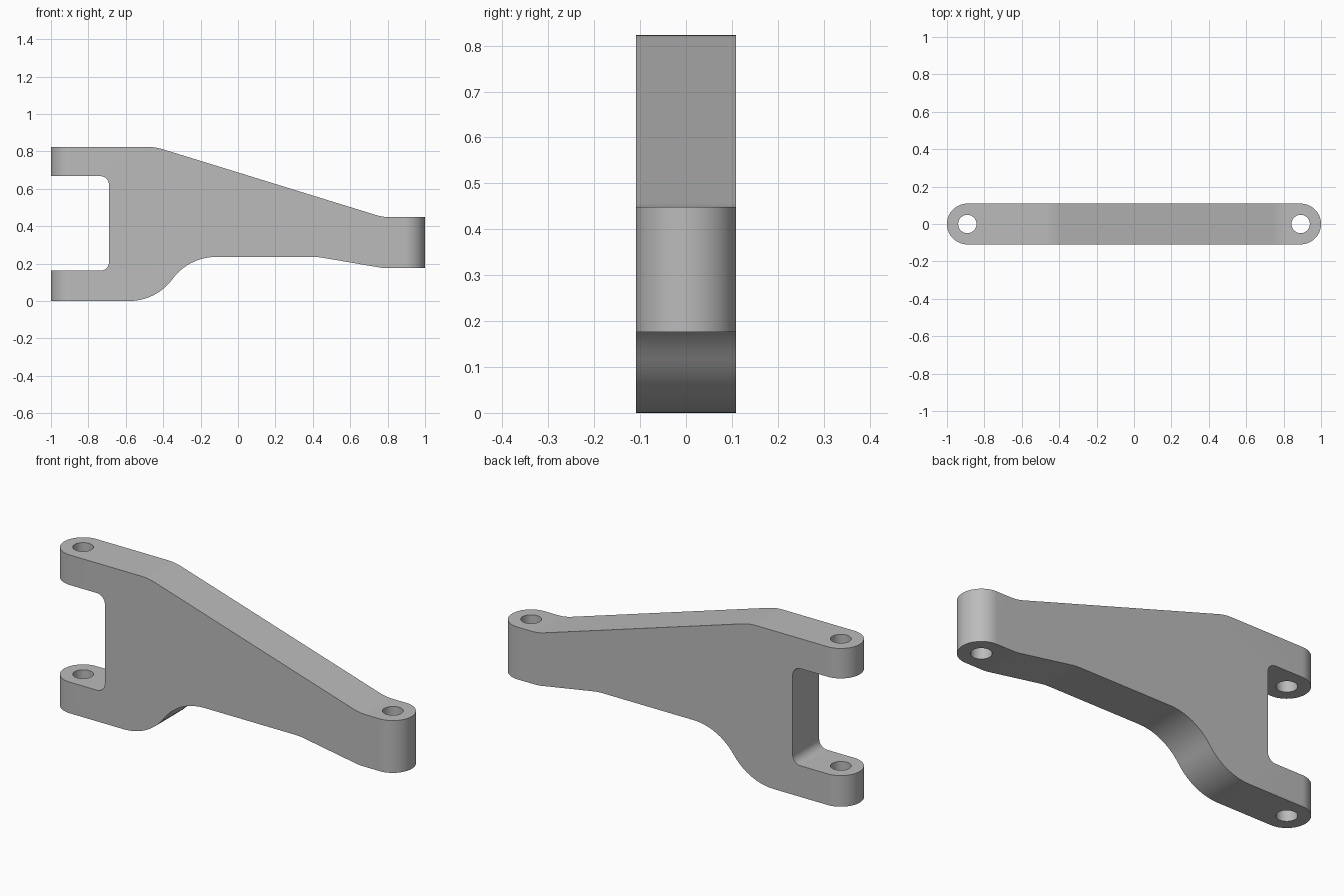
import bpy, bmesh, math
from mathutils import Vector

if "Cube" in bpy.data.objects:
    bpy.data.objects.remove(bpy.data.objects["Cube"])

HALF = 0.109      # half thickness, also the radius of the rounded ends
PIN_X = 1 - HALF  # distance of the pin holes from the middle

grey = bpy.data.materials.new("plain grey")
grey.diffuse_color = (0.5, 0.5, 0.5, 1)
grey.use_nodes = True
grey.node_tree.nodes["Principled BSDF"].inputs["Base Color"].default_value = grey.diffuse_color


def rounded(points):
    """Replace each corner (x, z, radius) of a closed outline by an arc."""
    out = []
    for i, (x, z, r) in enumerate(points):
        p = Vector((x, z))
        if r == 0:
            out.append(p)
            continue
        a = (Vector(points[i - 1][:2]) - p).normalized()
        b = (Vector(points[(i + 1) % len(points)][:2]) - p).normalized()
        half = a.angle(b) / 2
        centre = p + (a + b).normalized() * r / math.sin(half)
        start = p + a * r / math.tan(half) - centre
        end = p + b * r / math.tan(half) - centre
        sweep = math.pi - 2 * half
        steps = max(4, math.ceil(sweep / math.radians(6)))
        for k in range(steps + 1):
            t = k / steps
            v = (start * math.sin((1 - t) * sweep) + end * math.sin(t * sweep)) / math.sin(sweep)
            out.append(centre + v)
    return out


def prism(name, coords, direction):
    """Extrude a flat outline into a solid."""
    bm = bmesh.new()
    face = bm.faces.new([bm.verts.new(c) for c in coords])
    ext = bmesh.ops.extrude_face_region(bm, geom=[face])
    moved = [g for g in ext["geom"] if isinstance(g, bmesh.types.BMVert)]
    bmesh.ops.translate(bm, verts=moved, vec=direction)
    bmesh.ops.recalc_face_normals(bm, faces=bm.faces)
    mesh = bpy.data.meshes.new(name)
    bm.to_mesh(mesh)
    bm.free()
    mesh.materials.append(grey)
    obj = bpy.data.objects.new(name, mesh)
    bpy.context.collection.objects.link(obj)
    return obj


def cut(target, tool, operation):
    """Apply a boolean and remove the tool."""
    bpy.context.view_layer.objects.active = target
    mod = target.modifiers.new("cut", "BOOLEAN")
    mod.operation, mod.object, mod.solver = operation, tool, "EXACT"
    bpy.ops.object.modifier_apply(modifier=mod.name)
    bpy.data.objects.remove(tool)


def arc(cx, radius, start, sweep, steps):
    return [(cx + radius * math.cos(start + sweep * k / steps),
             radius * math.sin(start + sweep * k / steps)) for k in range(steps + 1)]


# Side outline of the arm: forked left end, sloping top, stepped underside
outline = rounded([
    (-1.1, 0, 0), (-0.433, 0, 0.285), (-0.267, 0.235, 0.285),
    (0.43, 0.235, 0.3), (0.775, 0.176, 0.25), (1.1, 0.176, 0),
    (1.1, 0.448, 0), (0.775, 0.448, 0.25), (-0.44, 0.823, 0.25), (-1.1, 0.823, 0),
    (-1.1, 0.667, 0), (-0.69, 0.667, 0.045), (-0.69, 0.162, 0.045), (-1.1, 0.162, 0),
])
arm = prism("forked_arm", [(p.x, -0.2, p.y) for p in outline], (0, 0.4, 0))

# Plan outline with half-round ends
plan = arc(PIN_X, HALF, -math.pi / 2, math.pi, 32) + arc(-PIN_X, HALF, math.pi / 2, math.pi, 32)
cut(arm, prism("plan_cutter", [(x, y, -0.1) for x, y in plan], (0, 0, 1.2)), "INTERSECT")

# Pin holes through both ends
for side in (-1, 1):
    hole = arc(side * PIN_X, 0.049, 0, 2 * math.pi, 40)[:-1]
    cut(arm, prism("hole_cutter", [(x, y, -0.1) for x, y in hole], (0, 0, 1.2)), "DIFFERENCE")

bpy.ops.object.select_all(action="DESELECT")
arm.select_set(True)
bpy.context.view_layer.objects.active = arm
bpy.ops.object.shade_smooth_by_angle(angle=math.radians(30))
